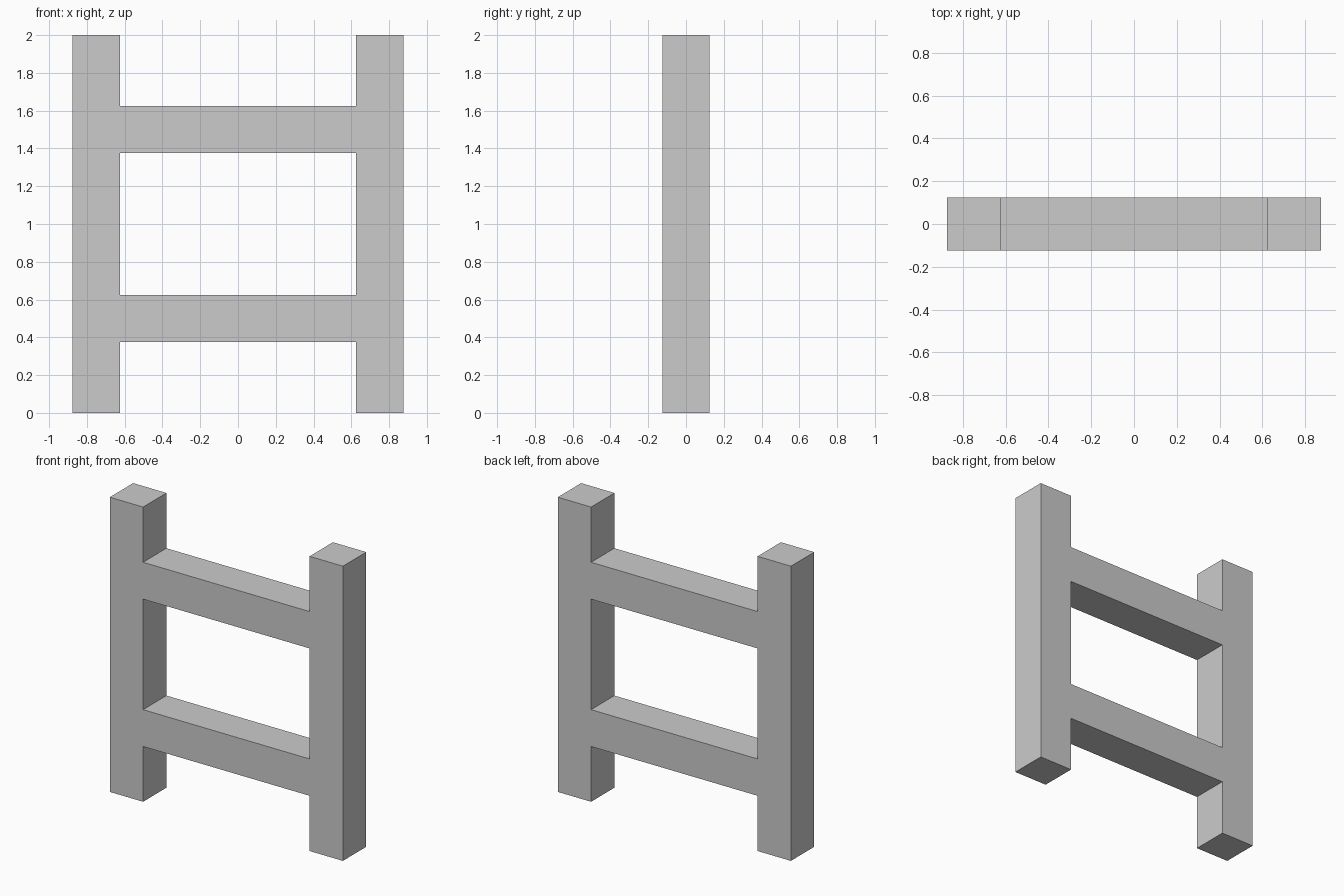
import bpy

if "Cube" in bpy.data.objects:
    bpy.data.objects.remove(bpy.data.objects["Cube"])

THICK = 0.25          # square section shared by posts and rails
HEIGHT = 2.0          # post height
POST_X = 0.75         # post centre distance from the middle
RAIL_LENGTH = 2 * POST_X - THICK


def box(name, size, centre):
    """Add a box with its dimensions baked into the mesh."""
    bpy.ops.mesh.primitive_cube_add(size=1, location=centre)
    obj = bpy.context.object
    obj.name = name
    obj.scale = size
    bpy.ops.object.transform_apply(location=False, rotation=False, scale=True)
    return obj


# Upright posts
for name, side in (("left_post", -1), ("right_post", 1)):
    box(name, (THICK, THICK, HEIGHT), (side * POST_X, 0, HEIGHT / 2))

# Horizontal rails, butted flush between the posts
for name, z in (("lower_rail", 0.5), ("upper_rail", 1.5)):
    box(name, (RAIL_LENGTH, THICK, THICK), (0, 0, z))
